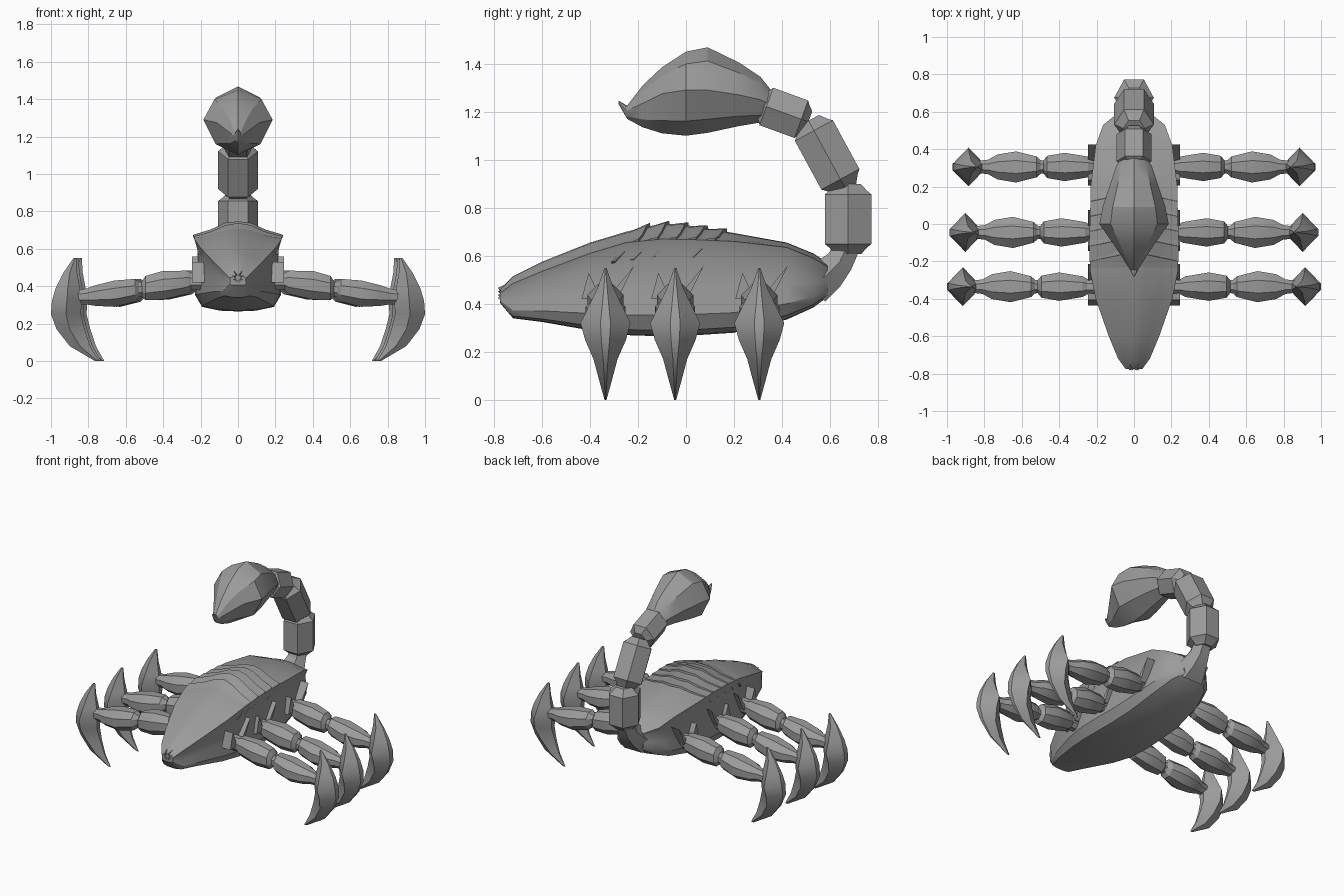
import bpy, math
from mathutils import Vector

grey = bpy.data.materials.new("stone_grey")
grey.diffuse_color = (0.33, 0.33, 0.33, 1)


def mesh(name, verts, faces, mirror=False, angle=25):
    me = bpy.data.meshes.new(name)
    me.from_pydata([tuple(v) for v in verts], [], faces)
    me.materials.append(grey)
    ob = bpy.data.objects.new(name, me)
    bpy.context.collection.objects.link(ob)
    bpy.ops.object.select_all(action='DESELECT')
    bpy.context.view_layer.objects.active = ob
    ob.select_set(True)
    bpy.ops.object.mode_set(mode='EDIT')
    bpy.ops.mesh.select_all(action='SELECT')
    bpy.ops.mesh.normals_make_consistent(inside=False)
    bpy.ops.object.mode_set(mode='OBJECT')
    bpy.ops.object.shade_smooth_by_angle(angle=math.radians(angle))
    if mirror:
        ob.modifiers.new("mirror", 'MIRROR').use_clip = False
    return ob


def loft(name, rings, mirror=False, angle=25):
    n = len(rings[0])
    verts = [p for r in rings for p in r]
    faces = [(k * n + i, k * n + (i + 1) % n, (k + 1) * n + (i + 1) % n, (k + 1) * n + i)
             for k in range(len(rings) - 1) for i in range(n)]
    faces += [tuple(range(n)), tuple(range(len(verts) - n, len(verts)))]
    return mesh(name, verts, faces, mirror, angle)


def ring(c, u, v, n, turn=0.0):
    c, u, v = Vector(c), Vector(u), Vector(v)
    return [c + u * math.cos(a) + v * math.sin(a)
            for a in (turn + 2 * math.pi * i / n for i in range(n))]


# Body stations: y, half width, ridge z, shell edge z, belly z
BODY = [(-0.775, 0.045, 0.46, 0.445, 0.405), (-0.72, 0.085, 0.515, 0.485, 0.34),
        (-0.60, 0.135, 0.575, 0.535, 0.325), (-0.40, 0.205, 0.655, 0.61, 0.29),
        (-0.25, 0.235, 0.70, 0.655, 0.27), (-0.10, 0.24, 0.735, 0.67, 0.265),
        (0.02, 0.235, 0.725, 0.668, 0.268), (0.20, 0.232, 0.695, 0.66, 0.28),
        (0.42, 0.205, 0.655, 0.635, 0.335), (0.53, 0.165, 0.61, 0.59, 0.385),
        (0.59, 0.09, 0.57, 0.555, 0.43)]


def station(y):
    for a, b in zip(BODY, BODY[1:]):
        if y <= b[0]:
            t = (y - a[0]) / (b[0] - a[0])
            return [p + (q - p) * t for p, q in zip(a, b)]
    return BODY[-1]


def body_ring(s):
    y, w, top, edge, bot = s
    h = edge - bot
    half = [(0.28, top - 0.1 * (top - edge)), (0.62, edge + 0.35 * (top - edge)), (1, edge),
            (0.9, edge - 0.18 * h), (0.92, bot + 0.5 * h), (0.96, bot + 0.22 * h),
            (0.8, bot + 0.06 * h), (0.4, bot + 0.01 * h)]
    pts = [(0, top)] + half + [(0, bot)] + [(-x, z) for x, z in reversed(half)]
    return [(x * w, y, z) for x, z in pts]


loft("body", [body_ring(s) for s in BODY], angle=32)

# Overlapping slanted back scutes, each lifting towards its rear edge
for y0 in (-0.24, -0.16, -0.08, 0.0, 0.08):
    rows = []
    for dy, lift in ((0, -0.004), (0.09, 0.014), (0.092, -0.004)):
        row = []
        for f in (-1, -0.62, -0.28, 0, 0.28, 0.62, 1):
            y, w, top, edge, bot = station(y0 + dy - 0.05 * abs(f))
            k = {1: 0, 0.62: 0.35, 0.28: 0.9, 0: 1}[abs(f)]
            row.append((f * w, y, edge + k * (top - edge) + lift * (1 - 0.5 * abs(f))))
        rows += row
    mesh("back_scute", rows, [(r * 7 + i, r * 7 + i + 1, r * 7 + i + 8, r * 7 + i + 7)
                              for r in range(2) for i in range(6)])
    # Slanted flank rib hanging under the shell edge
    y, w, top, edge, bot = station(y0)
    loft("flank_rib", [[(w * 0.84, y - 0.07 + d, edge - 0.09), (w * 0.9, y - 0.07 + d, edge - 0.08),
                        (w * 0.99, y + 0.01 + d, edge - 0.002), (w * 0.84, y + 0.01 + d, edge)]
                       for d in (0, 0.012)], mirror=True)

# Mouth: small fangs radiating around the nose
for a in (20, 60, -25, -65):
    d = Vector((math.cos(math.radians(a)), 0, math.sin(math.radians(a))))
    s = Vector((-d.z, 0, d.x)) * 0.01
    c = Vector((0, -0.765, 0.445))
    tip = c + d * 0.06 + Vector((0, 0.045, 0))
    mesh("fang", [c + s, c - s, c + d * 0.025 + Vector((0, -0.018, 0)), tip],
         [(0, 1, 2), (0, 2, 3), (1, 3, 2), (0, 3, 1)], mirror=True)

# Legs: station = x, centre z, y radius, z radius
UPPER = [(0.15, 0.43, 0.055, 0.055), (0.25, 0.425, 0.045, 0.05), (0.275, 0.42, 0.06, 0.068),
         (0.40, 0.405, 0.082, 0.083), (0.495, 0.39, 0.064, 0.07), (0.515, 0.385, 0.036, 0.042)]
LOWER = [(0.50, 0.385, 0.034, 0.038), (0.53, 0.382, 0.04, 0.045), (0.55, 0.378, 0.06, 0.066),
         (0.66, 0.36, 0.09, 0.076), (0.76, 0.35, 0.072, 0.06), (0.81, 0.345, 0.042, 0.046),
         (0.87, 0.34, 0.035, 0.04)]
# Claw: z, inner x, widest x, outer x, half width
CLAW = [(0.55, 0.865, 0.873, 0.88, 0.004), (0.47, 0.86, 0.90, 0.935, 0.032),
        (0.39, 0.845, 0.91, 0.975, 0.07), (0.32, 0.835, 0.915, 0.995, 0.104),
        (0.25, 0.84, 0.92, 1.0, 0.085), (0.17, 0.82, 0.90, 0.97, 0.05),
        (0.08, 0.79, 0.845, 0.90, 0.026), (0.0, 0.745, 0.752, 0.765, 0.004)]
for y, dx in ((-0.335, 0), (-0.045, -0.013), (0.305, -0.03)):
    for name, seg in (("upper_leg", UPPER), ("lower_leg", LOWER)):
        loft(name, [ring((x + dx, y, z), (0, ry, 0), (0, 0, rz), 8, math.pi / 8)
                    for x, z, ry, rz in seg], mirror=True)
    loft("claw", [[(a + dx, y - h * 0.2, z), (b + dx, y - h, z), (c + dx, y - h * 0.2, z),
                   (c + dx, y + h * 0.2, z), (b + dx, y + h, z), (a + dx, y + h * 0.2, z)]
                  for z, a, b, c, h in CLAW], mirror=True)
    # Pointed hip guards before and behind the leg root
    for pts in ([(-0.10, 0.42), (-0.02, 0.42), (-0.07, 0.53)],
                [(-0.01, 0.40), (0.05, 0.42), (0.12, 0.56)]):
        loft("hip_guard", [[(x, y + a, z) for a, z in pts] for x in (0.16, 0.245)], mirror=True)


# Tail segments: rings of (centre y, centre z, half width, half depth) across an axis
def tail_part(name, stations, axis, n=6):
    d = Vector((0, *axis)).normalized()
    side = Vector((0, -d.z, d.y))
    loft(name, [ring((0, y, z), (w, 0, 0), side * h / math.sin(math.pi / 3), n)
                for y, z, w, h in stations])


def tail_segment(a, b, w, h):
    a, b = Vector(a), Vector(b)
    rows = [(-0.12, 0.55), (0, 0.82), (0.06, 1), (0.94, 1), (1, 0.82), (1.12, 0.55)]
    tail_part("tail_segment", [(*a.lerp(b, t), w * s, h * s) for t, s in rows], b - a)


tail_part("tail_base", [(0.50, 0.47, 0.14, 0.10), (0.58, 0.515, 0.10, 0.075),
                        (0.64, 0.575, 0.07, 0.058), (0.675, 0.65, 0.06, 0.055)], (0.6, 0.8))
tail_segment((0.675, 0.635), (0.675, 0.87), 0.106, 0.097)
tail_segment((0.65, 0.905), (0.525, 1.135), 0.106, 0.09)
tail_segment((0.49, 1.165), (0.325, 1.225), 0.094, 0.083)

# Stinger bulb: y, half width, top z, widest z, bottom z
STING = [(0.37, 0.055, 1.27, 1.22, 1.17), (0.31, 0.095, 1.345, 1.25, 1.155),
         (0.22, 0.125, 1.405, 1.27, 1.14), (0.09, 0.168, 1.468, 1.29, 1.112),
         (0.0, 0.185, 1.45, 1.29, 1.10), (-0.10, 0.115, 1.385, 1.275, 1.11),
         (-0.18, 0.062, 1.31, 1.235, 1.135), (-0.245, 0.022, 1.225, 1.205, 1.17),
         (-0.28, 0.004, 1.245, 1.238, 1.23)]
loft("stinger", [[(x * w, y, z) for x, z in
                  ((0, t), (0.68, m + 0.68 * (t - m)), (1, m), (0.65, m + 0.68 * (b - m)), (0, b),
                   (-0.65, m + 0.68 * (b - m)), (-1, m), (-0.68, m + 0.68 * (t - m)))]
                 for y, w, t, m, b in STING], angle=30)
